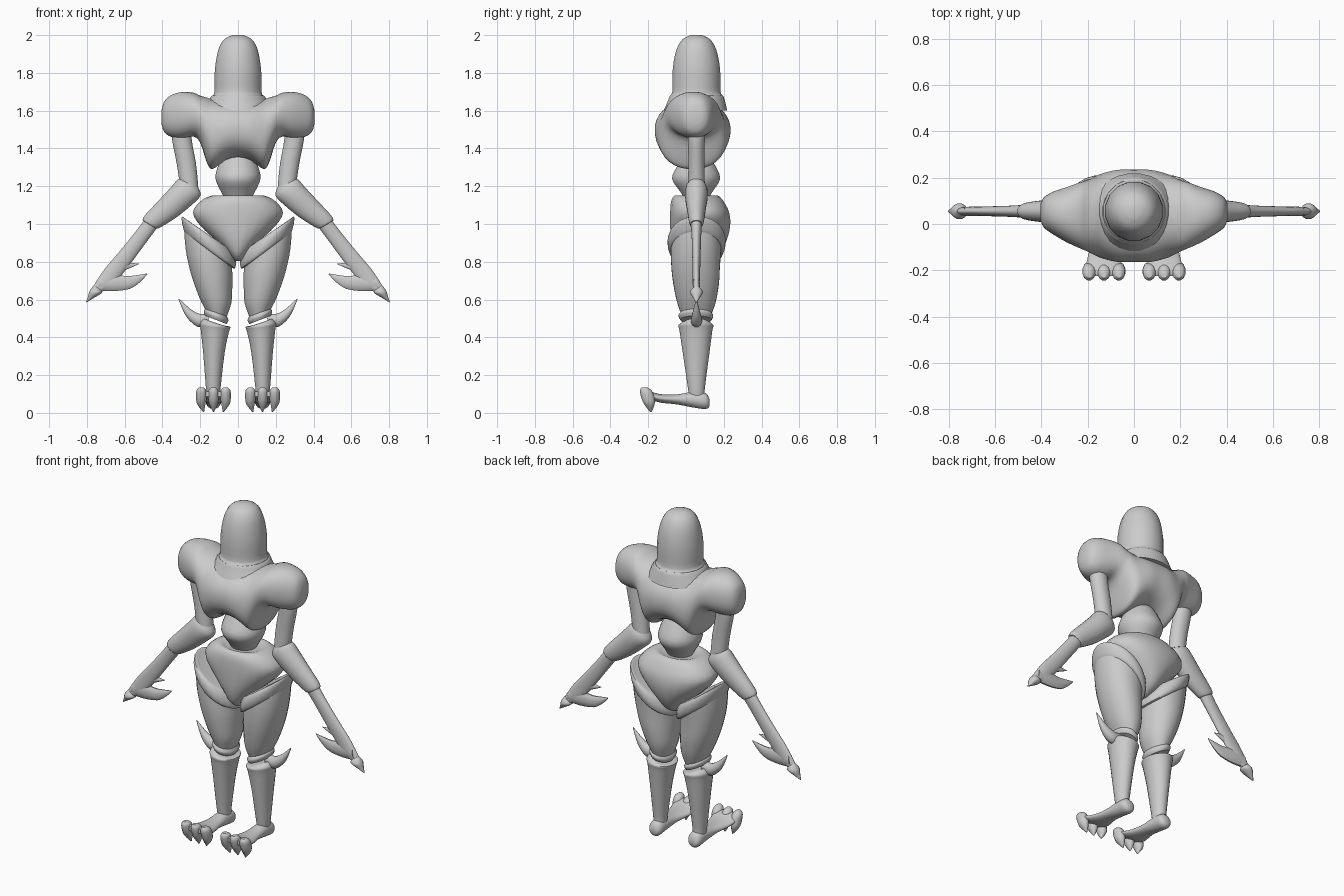
import bpy, math
from mathutils import Vector

grey = bpy.data.materials.new("plain grey")
grey.diffuse_color = (0.6, 0.6, 0.6, 1)


def smooth_path(rows, steps):
    """Catmull-Rom interpolation between cross-section rows."""
    out = []
    for i in range(len(rows) - 1):
        p0, p1 = rows[max(i - 1, 0)], rows[i]
        p2, p3 = rows[i + 1], rows[min(i + 2, len(rows) - 1)]
        for s in range(steps):
            t = s / steps
            out.append([0.5 * (2 * b + (c - a) * t + (2 * a - 5 * b + 4 * c - d) * t * t
                               + (3 * b - a - 3 * c + d) * t ** 3)
                        for a, b, c, d in zip(p0, p1, p2, p3)])
    return out + [list(rows[-1])]


def loft(name, rows, kind="limb", sides=24, steps=3, power=1.0, mirror=True):
    """Skin elliptical sections.
    limb row: x1, z1, x2, z2, y1, y2 (section spans two points in xz and a y range)
    foot row: y, z1, z2, x1, x2 (section across y)"""
    verts, faces = [], []
    rows = smooth_path(rows, steps)
    for r in rows:
        if kind == "limb":
            x1, z1, x2, z2, y1, y2 = r
            c = Vector(((x1 + x2) / 2, (y1 + y2) / 2, (z1 + z2) / 2))
            u = Vector(((x1 - x2) / 2, 0, (z1 - z2) / 2))
            v = Vector((0, (y2 - y1) / 2, 0))
        else:
            y, z1, z2, x1, x2 = r
            c = Vector(((x1 + x2) / 2, y, (z1 + z2) / 2))
            u, v = Vector((0, 0, (z2 - z1) / 2)), Vector(((x2 - x1) / 2, 0, 0))
        for k in range(sides):
            a = 2 * math.pi * (k + 0.5) / sides
            ca, sa = math.cos(a), math.sin(a)
            ca = math.copysign(abs(ca) ** power, ca)
            sa = math.copysign(abs(sa) ** power, sa)
            verts.append(c + u * ca + v * sa)
    for i in range(len(rows) - 1):
        for k in range(sides):
            a, b = i * sides + k, i * sides + (k + 1) % sides
            faces.append((a, b, b + sides, a + sides))
    faces.append(tuple(range(sides))[::-1])
    faces.append(tuple(range(len(verts) - sides, len(verts))))
    mesh = bpy.data.meshes.new(name)
    mesh.from_pydata(verts, [], faces)
    mesh.materials.append(grey)
    ob = bpy.data.objects.new(name, mesh)
    bpy.context.collection.objects.link(ob)
    bpy.ops.object.select_all(action='DESELECT')
    ob.select_set(True)
    bpy.context.view_layer.objects.active = ob
    bpy.ops.object.mode_set(mode='EDIT')
    bpy.ops.mesh.select_all(action='SELECT')
    bpy.ops.mesh.normals_make_consistent(inside=False)
    bpy.ops.object.mode_set(mode='OBJECT')
    bpy.ops.object.shade_smooth_by_angle(angle=math.radians(45))
    if mirror:
        ob.modifiers.new("Mirror", 'MIRROR').use_mirror_merge = False
    return ob


def level(z, x, y1, y2):
    """Horizontal section centred on x = 0."""
    return (x, z, -x, z, y1, y2)


# helmet and collar
loft("helmet", [level(1.655, .12, -.065, .175), level(1.68, .135, -.085, .195),
                level(1.70, .127, -.075, .185), level(1.80, .126, -.074, .184),
                level(1.88, .116, -.064, .174), level(1.94, .10, -.045, .155),
                level(1.98, .072, -.017, .127), level(2.0, .03, .025, .085)],
     sides=16, mirror=False)
loft("collar", [level(1.60, .19, -.12, .22), level(1.65, .158, -.098, .208),
                level(1.675, .143, -.088, .2), level(1.68, .133, -.08, .19),
                level(1.655, .12, -.06, .17)], mirror=False)

# chest and shoulders, one skin from side to side: x, bottom, top, y range
chest = [(0, 1.35, 1.65, -.165, .235), (.07, 1.335, 1.65, -.165, .235),
         (.135, 1.29, 1.66, -.15, .22), (.165, 1.325, 1.67, -.138, .208),
         (.20, 1.43, 1.68, -.12, .19), (.235, 1.462, 1.695, -.105, .18),
         (.29, 1.455, 1.70, -.08, .16), (.35, 1.46, 1.685, -.045, .14),
         (.39, 1.485, 1.65, -.015, .115), (.405, 1.53, 1.60, .02, .085)]
half = [(x, t, x, b, y1, y2) for x, b, t, y1, y2 in chest]
other = [(-r[0], r[1], -r[2]) + r[3:] for r in half[:0:-1]]
loft("chest", other + half, sides=32, power=.9, mirror=False)

# waist ball and pelvis
loft("waist", [level(1.37, .07, -.01, .12), level(1.31, .105, -.045, .155),
               level(1.24, .12, -.075, .182), level(1.17, .09, -.03, .14),
               level(1.12, .06, 0, .11)], mirror=False)
loft("pelvis", [level(1.14, .10, -.03, .14), level(1.15, .14, -.06, .17),
                level(1.12, .20, -.08, .20), level(1.06, .24, -.085, .23),
                level(.99, .20, -.085, .235), level(.91, .115, -.08, .215),
                level(.84, .05, -.06, .17), level(.805, .02, -.02, .10)],
     power=.9, mirror=False)

# thigh with a rolled diagonal upper rim
loft("thigh_rim", [(.275, 1.02, .03, .86, -.05, .17), (.297, 1.04, .02, .845, -.085, .20),
                   (.298, 1.01, .01, .80, -.098, .21), (.285, .96, .015, .765, -.09, .20),
                   (.27, .95, .04, .77, -.07, .18)])
loft("thigh", [(.285, .99, .025, .82, -.078, .19), (.283, .92, .03, .77, -.08, .185),
               (.272, .83, .028, .71, -.078, .18), (.245, .72, .03, .65, -.068, .175),
               (.205, .61, .035, .58, -.05, .16), (.175, .55, .055, .52, -.03, .14),
               (.16, .52, .07, .48, -.015, .125)], power=.95)

# knee band, shin and knee spike
loft("knee_band", [(.17, .555, .06, .515, -.025, .13), (.182, .54, .05, .49, -.04, .145),
                   (.175, .515, .06, .47, -.03, .135)])
loft("shin", [(.185, .50, .07, .46, -.01, .12), (.203, .475, .04, .455, -.04, .145),
              (.198, .44, .047, .43, -.035, .14), (.185, .32, .07, .32, -.018, .125),
              (.17, .13, .092, .13, .01, .10), (.165, .09, .095, .09, .015, .10)])
loft("knee_spike", [(.15, .53, .16, .46, .03, .08), (.20, .525, .215, .455, .025, .085),
                    (.25, .55, .275, .51, .035, .075), (.312, .605, .316, .603, .053, .057)], sides=12)

# foot with three hooked claws
loft("foot", [(.125, .035, .07, .11, .15), (.105, .02, .105, .09, .17),
              (.04, .028, .112, .088, .172), (-.05, .045, .098, .082, .178),
              (-.14, .055, .10, .06, .20), (-.20, .075, .118, .05, .21),
              (-.225, .085, .115, .06, .20)], kind="foot")
for label, cx, tip in (("inner", .066, .078), ("middle", .13, .13), ("outer", .194, .182)):
    loft(label + "_claw", [(x + w, z, x - w, z, y1, y2) for x, w, z, y1, y2 in
         ((cx, .012, .135, -.235, -.205), (cx, .027, .118, -.245, -.18),
          (cx, .029, .08, -.238, -.165), (cx, .022, .045, -.222, -.165),
          (tip, .003, .005, -.19, -.182))], sides=12)

# arm
loft("upper_arm", [(.35, 1.52, .24, 1.52, .01, .10), (.35, 1.45, .245, 1.45, .01, .10),
                   (.325, 1.32, .222, 1.32, .012, .098), (.31, 1.22, .21, 1.20, .01, .10)])
loft("forearm", [(.285, 1.25, .215, 1.205, .025, .085), (.32, 1.235, .198, 1.15, .0, .11),
                 (.355, 1.195, .245, 1.10, -.005, .115), (.42, 1.125, .325, 1.035, .005, .105),
                 (.49, 1.05, .405, .985, .015, .095), (.505, 1.02, .43, .975, .022, .088),
                 (.49, 1.015, .44, .98, .035, .075)])
loft("wrist", [(.49, 1.03, .42, .99, .025, .085), (.55, .95, .48, .91, .03, .08),
               (.64, .84, .565, .795, .033, .077), (.70, .77, .615, .73, .035, .075),
               (.745, .705, .665, .67, .035, .075), (.775, .655, .725, .64, .04, .07)])

# hand: pointed finger, small thumb barb and large curved claw
loft("finger_tip", [(.765, .675, .725, .655, .04, .07), (.787, .645, .72, .635, .02, .09),
                    (.795, .615, .76, .61, .035, .075), (.805, .587, .803, .585, .053, .057)], sides=12)
loft("thumb_barb", [(.64, .83, .66, .735, .037, .073), (.59, .80, .605, .752, .042, .068),
                    (.525, .79, .526, .787, .053, .057)], sides=12)
loft("hand_claw", [(.73, .72, .745, .648, .035, .075), (.66, .735, .665, .643, .035, .075),
                   (.59, .725, .575, .655, .04, .07), (.535, .73, .52, .69, .045, .065),
                   (.482, .738, .48, .734, .053, .057)], sides=12)
